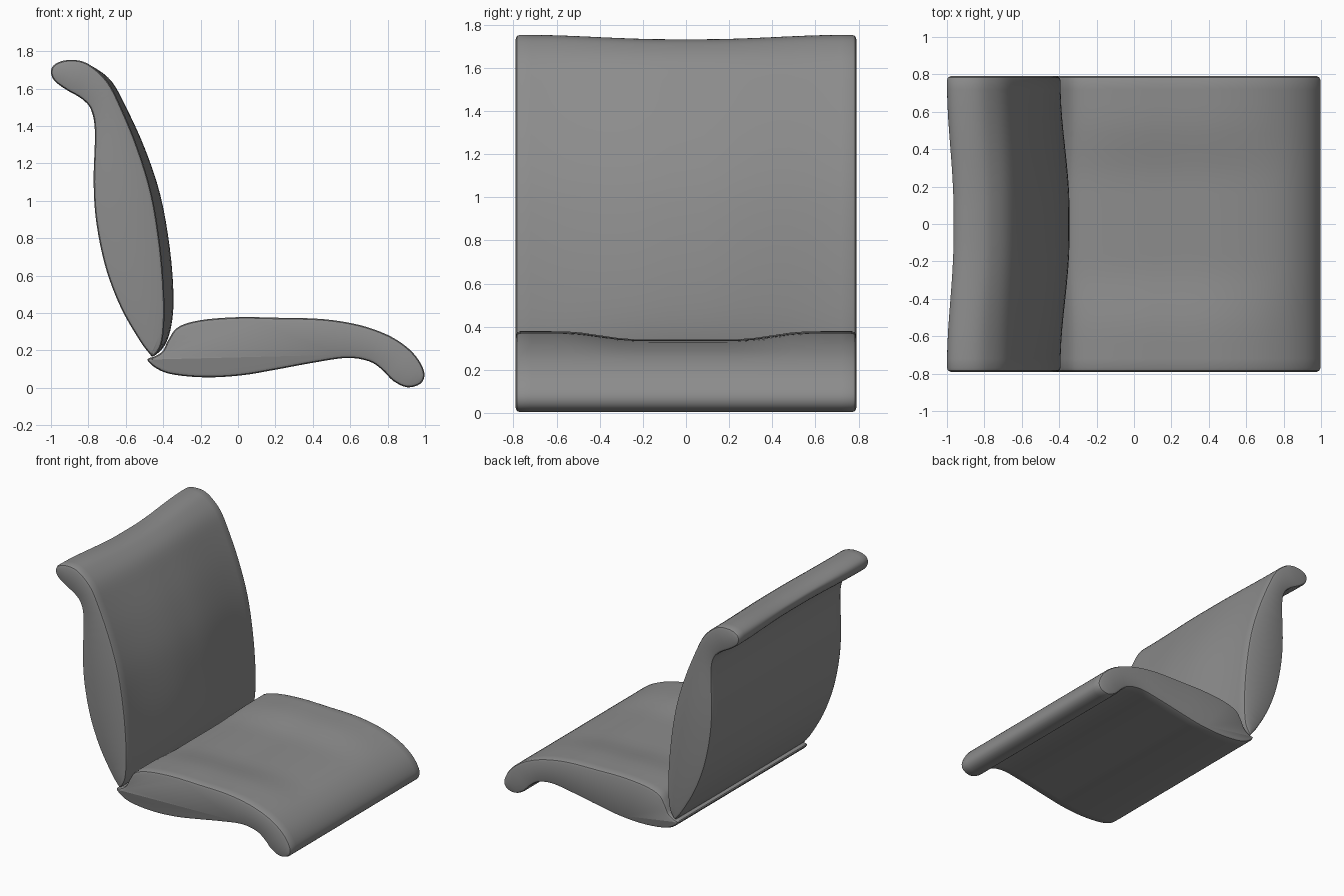
import bpy, bmesh
from mathutils import Vector

if "Cube" in bpy.data.objects:
    bpy.data.objects.remove(bpy.data.objects["Cube"])

HALF = 0.79       # half width of both cushions
ROUND = 0.02      # edge rounding radius

grey = bpy.data.materials.new("dark_grey_fabric")
grey.diffuse_color = (0.265, 0.265, 0.265, 1)
grey.use_nodes = True
grey.node_tree.nodes["Principled BSDF"].inputs["Base Color"].default_value = grey.diffuse_color


def smooth_loop(pts, sub=4):
    """Closed Catmull-Rom through the profile points."""
    out, n = [], len(pts)
    for i in range(n):
        a, b, c, d = (pts[(i + k) % n] for k in (-1, 0, 1, 2))
        for s in range(sub):
            t = s / sub
            out.append(0.5 * (2 * b + (c - a) * t + (2 * a - 5 * b + 4 * c - d) * t * t
                              + (3 * b - a - 3 * c + d) * t ** 3))
    return out


def ease(y, y0, y1):
    t = min(max((abs(y) - y0) / (y1 - y0), 0), 1)
    return 1 - t * t * (3 - 2 * t)


def cushion(name, profile, y0, y1):
    """Loft a profile (x, z[, middle dx, middle dz]) across y, with rounded ends."""
    prof = smooth_loop([Vector((*p, 0, 0)[:4]) for p in profile])
    n = len(prof)
    area = sum(prof[i][0] * prof[(i + 1) % n][1] - prof[(i + 1) % n][0] * prof[i][1]
               for i in range(n))
    sign = 1 if area > 0 else -1
    # stations: (y, inset)
    end = [(HALF, ROUND), (HALF - 0.006, ROUND * 0.3), (HALF - ROUND, 0)]
    mid = [(0.72 - 0.08 * i, 0) for i in range(19)]
    stations = end + mid + [(-y, r) for y, r in reversed(end)]
    bm = bmesh.new()
    rings = []
    for y, inset in stations:
        w = ease(y, y0, y1)
        ring = []
        for i, p in enumerate(prof):
            t = prof[(i + 1) % n] - prof[i - 1]
            nx, nz = -t[1] * sign, t[0] * sign
            k = inset / ((nx * nx + nz * nz) ** 0.5 or 1)
            ring.append(bm.verts.new((p[0] + w * p[2] + nx * k, y,
                                      p[1] + w * p[3] + nz * k)))
        rings.append(ring)
    for a, b in zip(rings, rings[1:]):
        for i in range(n):
            j = (i + 1) % n
            bm.faces.new((a[i], a[j], b[j], b[i]))
    caps = [bm.faces.new(rings[0]), bm.faces.new(rings[-1])]
    bmesh.ops.recalc_face_normals(bm, faces=bm.faces)
    bmesh.ops.triangulate(bm, faces=caps)
    me = bpy.data.meshes.new(name)
    bm.to_mesh(me)
    bm.free()
    me.materials.append(grey)
    ob = bpy.data.objects.new(name, me)
    bpy.context.collection.objects.link(ob)
    bpy.ops.object.select_all(action='DESELECT')
    bpy.context.view_layer.objects.active = ob
    ob.select_set(True)
    bpy.ops.object.shade_smooth_by_angle(angle=0.5)


# Seat: rolled front lip, top dished in the middle
seat = [(-.485, .15), (-.43, .10), (-.34, .07), (-.17, .056), (.02, .067), (.2, .097),
        (.4, .134), (.58, .16), (.7, .142), (.77, .097), (.83, .037), (.905, .003),
        (.975, .022), (.997, .075), (.965, .15), (.9, .22), (.8, .283, 0, -.005),
        (.65, .336, 0, -.02), (.45, .368, 0, -.033), (.2, .375, 0, -.037),
        (0, .378, 0, -.037), (-.2, .362, 0, -.03), (-.32, .325, 0, -.02),
        (-.37, .26), (-.4, .2), (-.44, .17)]
cushion("seat_cushion", seat, 0.22, 0.58)

# Backrest: rolled top, front face pushed forward in the middle
back = [(-.45, .17), (-.41, .23, .02), (-.395, .34, .04), (-.395, .5, .05),
        (-.415, .75, .05), (-.46, 1.03, .045), (-.535, 1.28, .037),
        (-.625, 1.5, .027), (-.695, 1.635, .022), (-.78, 1.718, .02, -.01),
        (-.85, 1.75, .025, -.02), (-.93, 1.75, .03, -.02), (-.985, 1.725, .035, -.015),
        (-1, 1.685, .035), (-.98, 1.64, .03), (-.92, 1.595, .02), (-.835, 1.545, .01),
        (-.785, 1.485), (-.765, 1.37), (-.772, 1.1), (-.757, .88), (-.707, .64),
        (-.627, .43), (-.53, .26), (-.475, .185)]
cushion("backrest_cushion", back, 0.08, 0.75)
